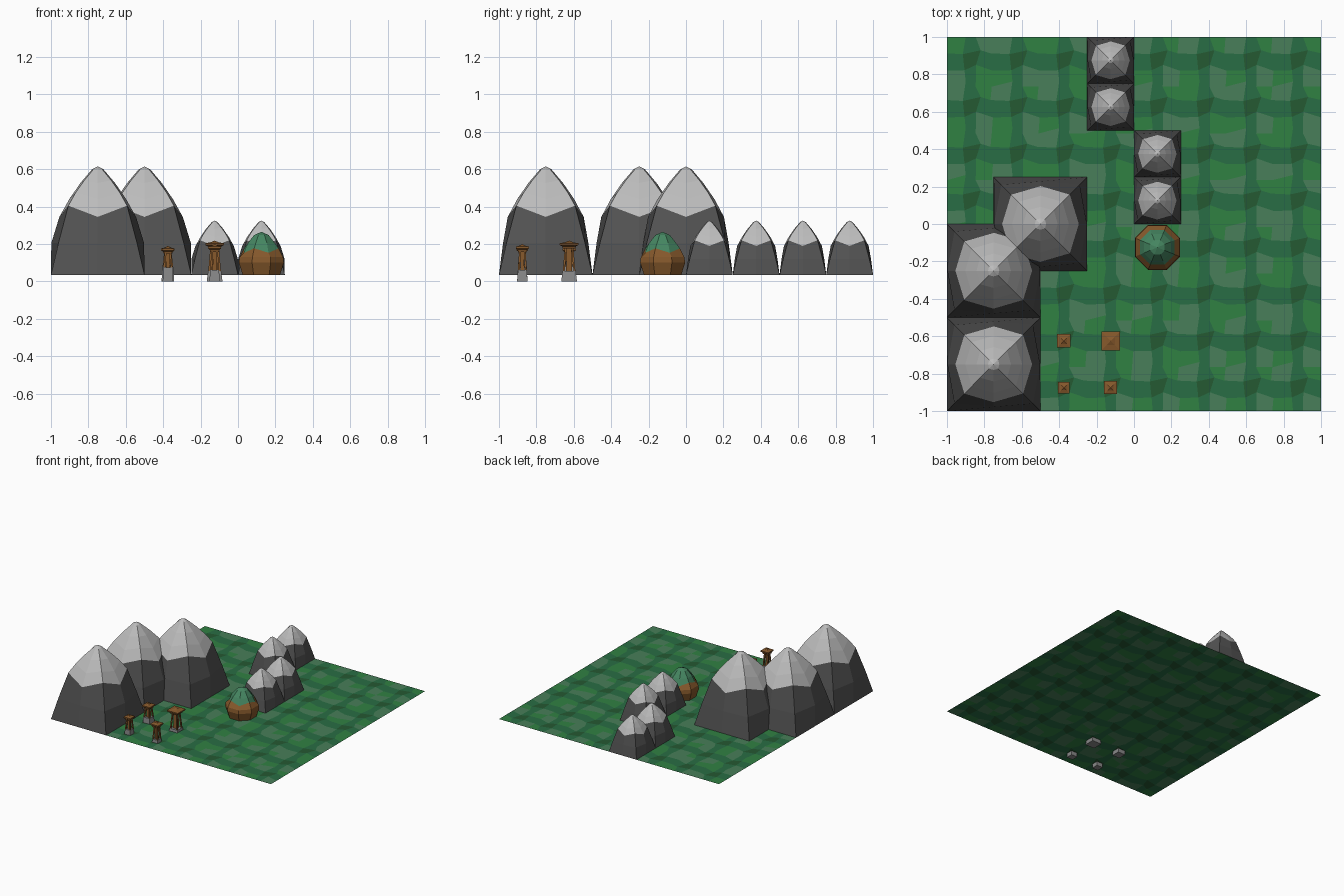
import bpy, math, random
from mathutils import Vector

if "Cube" in bpy.data.objects:
    bpy.data.objects.remove(bpy.data.objects["Cube"])

random.seed(4)
G = 0.035  # ground level


def material(name, r, g, b):
    m = bpy.data.materials.new(name)
    m.diffuse_color = (r, g, b, 1)
    m.use_nodes = True
    m.node_tree.nodes["Principled BSDF"].inputs["Base Color"].default_value = m.diffuse_color
    return m


ROCK = material("rock", .085, .085, .085)
SNOW = material("snow", .5, .5, .5)
WOOD = material("wood", .24, .10, .025)
STONE = material("stone", .25, .25, .25)
LEAF = material("leaf", .06, .24, .12)
GREENS = [material("green_%d" % i, *c) for i, c in enumerate(
    [(.03, .22, .055), (.022, .155, .058), (.018, .1, .032), (.065, .21, .10)])]


def add_mesh(name, verts, faces, mats):
    me = bpy.data.meshes.new(name)
    me.from_pydata(verts, [], faces)
    for m in mats:
        me.materials.append(m)
    me.update()
    ob = bpy.data.objects.new(name, me)
    bpy.context.collection.objects.link(ob)
    return ob


def loft(name, rings, mat, apex=None, caps=False):
    """Skin equal-length, anticlockwise rings, with optional point or flat caps."""
    n = len(rings[0])
    verts = [v for r in rings for v in r]
    faces = []
    for k in range(len(rings) - 1):
        for i in range(n):
            j = (i + 1) % n
            faces.append((k*n + i, k*n + j, k*n + n + j, k*n + n + i))
    top = (len(rings) - 1) * n
    if apex is not None:
        verts.append(apex)
        faces += [(top + i, top + (i + 1) % n, len(verts) - 1) for i in range(n)]
    if caps:
        faces.append(tuple(range(n))[::-1])
        if apex is None:
            faces.append(tuple(range(top, top + n)))
    return add_mesh(name, verts, faces, [mat])


# ground: patchwork of jittered cells, repeating on every tile
def build_ground():
    per, n = 3, 24
    jit = {(i, j): (random.uniform(-.02, .02), random.uniform(-.02, .02))
           for i in range(per) for j in range(per)}
    pattern = [[0, 1, 3], [1, 2, 1], [3, 1, 0]]
    verts, faces = [], []
    for j in range(n + 1):
        for i in range(n + 1):
            dx, dy = jit[i % per, j % per]
            x = -1 + 2*i/n + (dx if 0 < i < n else 0)
            y = -1 + 2*j/n + (dy if 0 < j < n else 0)
            verts.append((x, y, G))
    for j in range(n):
        for i in range(n):
            a = j*(n + 1) + i
            faces.append((a, a + 1, a + n + 2, a + n + 1))
    ob = add_mesh("ground", verts, faces, GREENS)
    turn = [[random.randrange(4) for _ in range(8)] for _ in range(8)]
    for p in ob.data.polygons:
        i, j = p.index % n, p.index // n
        u, v = i % per, j % per
        for _ in range(turn[j // per][i // per]):
            u, v = v, per - 1 - u
        p.material_index = pattern[v][u]


# mountain: square base rounding into an eight-sided snow cap
def build_mountain(name, cx, cy, s):
    def ring(corner, cz, mx, my, mz):
        pts = [(mx, 0, mz), (corner, corner, cz), (0, my, mz), (-corner, corner, cz),
               (-mx, 0, mz), (-corner, -corner, cz), (0, -my, mz), (corner, -corner, cz)]
        return [(cx + s*x, cy + s*y, G + s*(z - G)) for x, y, z in pts]

    base = ring(.25, G, .25, .25, G)
    mid = ring(.21, .205, .248, .228, .205)
    edge = ring(.157, .405, .205, .203, .345)
    loft(name + "_rock", [base, mid, edge], ROCK)
    loft(name + "_snow", [edge, ring(.118, .475, .152, .152, .44),
                          ring(.072, .54, .092, .092, .527),
                          ring(.024, .598, .03, .03, .6)],
         SNOW, apex=(cx, cy, G + s*(.615 - G)))


# bush: octagonal brown body with a green dome
def build_bush(cx, cy):
    def ring(r, z, zig=0, off=.5):
        return [(cx + r*math.cos(math.tau*(i + off)/8),
                 cy + r*math.sin(math.tau*(i + off)/8),
                 z + (zig if i % 2 else -zig)) for i in range(8)]
    edge = ring(.1, .165, .012)
    loft("bush_body", [ring(.108, G), ring(.13, .10), ring(.126, .13), edge], WOOD)
    loft("bush_dome", [edge, ring(.078, .205), ring(.042, .248)], LEAF,
         apex=(cx, cy, .265))


def square(cx, cy, h, z):
    return [(cx + a*h, cy + b*h, z) for a, b in ((-1, -1), (1, -1), (1, 1), (-1, 1))]


# watchtower: tapered stone foot, four leaning legs, core post and hat roof
def build_tower(name, cx, cy, foot, foot_z, roof, top):
    loft(name + "_foot", [square(cx, cy, foot, 0), square(cx, cy, foot*.84, foot_z)],
         STONE, caps=True)
    eave = top - .03
    loft(name + "_post", [square(cx, cy, foot*.38, foot_z), square(cx, cy, foot*.3, eave)],
         WOOD, caps=True)
    lo, hi = foot*.68, foot*.42
    for k, (a, b) in enumerate(((-1, -1), (1, -1), (1, 1), (-1, 1))):
        loft("%s_leg_%d" % (name, k + 1),
             [square(cx + a*lo, cy + b*lo, .005, foot_z),
              square(cx + a*hi, cy + b*hi, .005, eave)], WOOD, caps=True)
    loft(name + "_roof", [square(cx, cy, roof*.65, eave - .012), square(cx, cy, roof*.75, eave),
                          square(cx, cy, roof, eave + .006), square(cx, cy, roof, eave + .016),
                          square(cx, cy, roof*.45, eave + .021)],
         WOOD, apex=(cx, cy, top), caps=True)


build_ground()
for i, (x, y) in enumerate([(-.75, -.75), (-.75, -.25), (-.5, 0)]):
    build_mountain("large_mountain_%d" % (i + 1), x, y, 1)
for i, (x, y) in enumerate([(-.125, .875), (-.125, .625), (.125, .375), (.125, .125)]):
    build_mountain("small_mountain_%d" % (i + 1), x, y, .5)
build_bush(.125, -.125)
build_tower("tower_back_left", -.375, -.625, .034, .08, .036, .19)
build_tower("tower_back_right", -.125, -.625, .042, .055, .05, .218)
build_tower("tower_front_left", -.375, -.875, .028, .075, .03, .19)
build_tower("tower_front_right", -.125, -.875, .028, .06, .035, .2)
